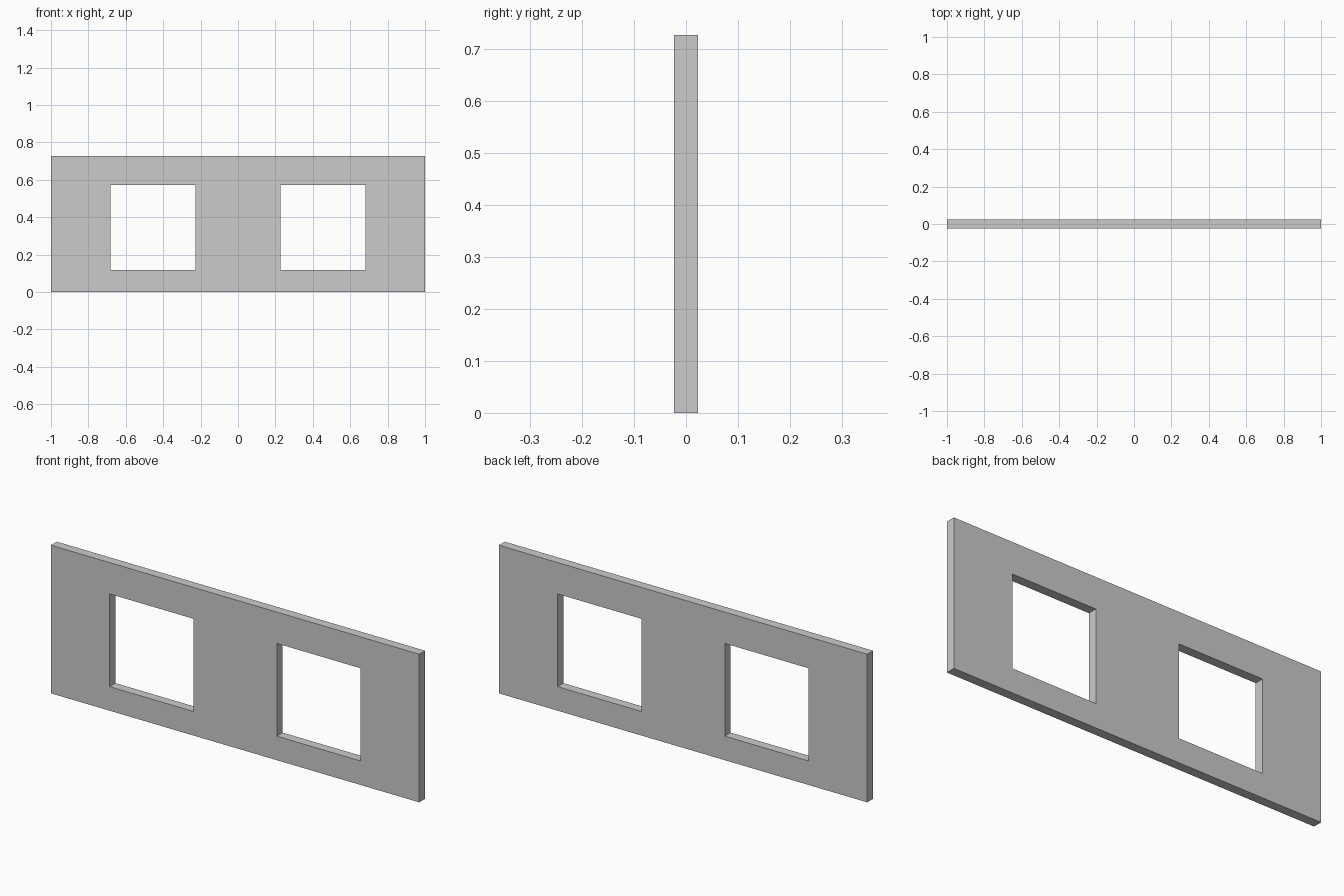
import bpy, bmesh

if "Cube" in bpy.data.objects:
    bpy.data.objects.remove(bpy.data.objects["Cube"])

HEIGHT, THICK = 0.727, 0.0455
# Grid lines: panel edges and opening edges
xs = [-1, -0.682, -0.227, 0.227, 0.682, 1]
zs = [0, 0.118, 0.573, HEIGHT]
openings = {(1, 1), (3, 1)}

# Front sheet with two square openings left out
bm = bmesh.new()
grid = [[bm.verts.new((x, -THICK / 2, z)) for z in zs] for x in xs]
for i in range(len(xs) - 1):
    for j in range(len(zs) - 1):
        if (i, j) not in openings:
            bm.faces.new((grid[i][j], grid[i + 1][j],
                          grid[i + 1][j + 1], grid[i][j + 1]))

# Extrude to full thickness, which also makes the rims and reveals
ext = bmesh.ops.extrude_face_region(bm, geom=bm.faces[:], use_keep_orig=True)
moved = [g for g in ext["geom"] if isinstance(g, bmesh.types.BMVert)]
bmesh.ops.translate(bm, verts=moved, vec=(0, THICK, 0))
bmesh.ops.recalc_face_normals(bm, faces=bm.faces[:])

mesh = bpy.data.meshes.new("wall_panel")
bm.to_mesh(mesh)
bm.free()
panel = bpy.data.objects.new("wall_panel", mesh)
bpy.context.collection.objects.link(panel)
